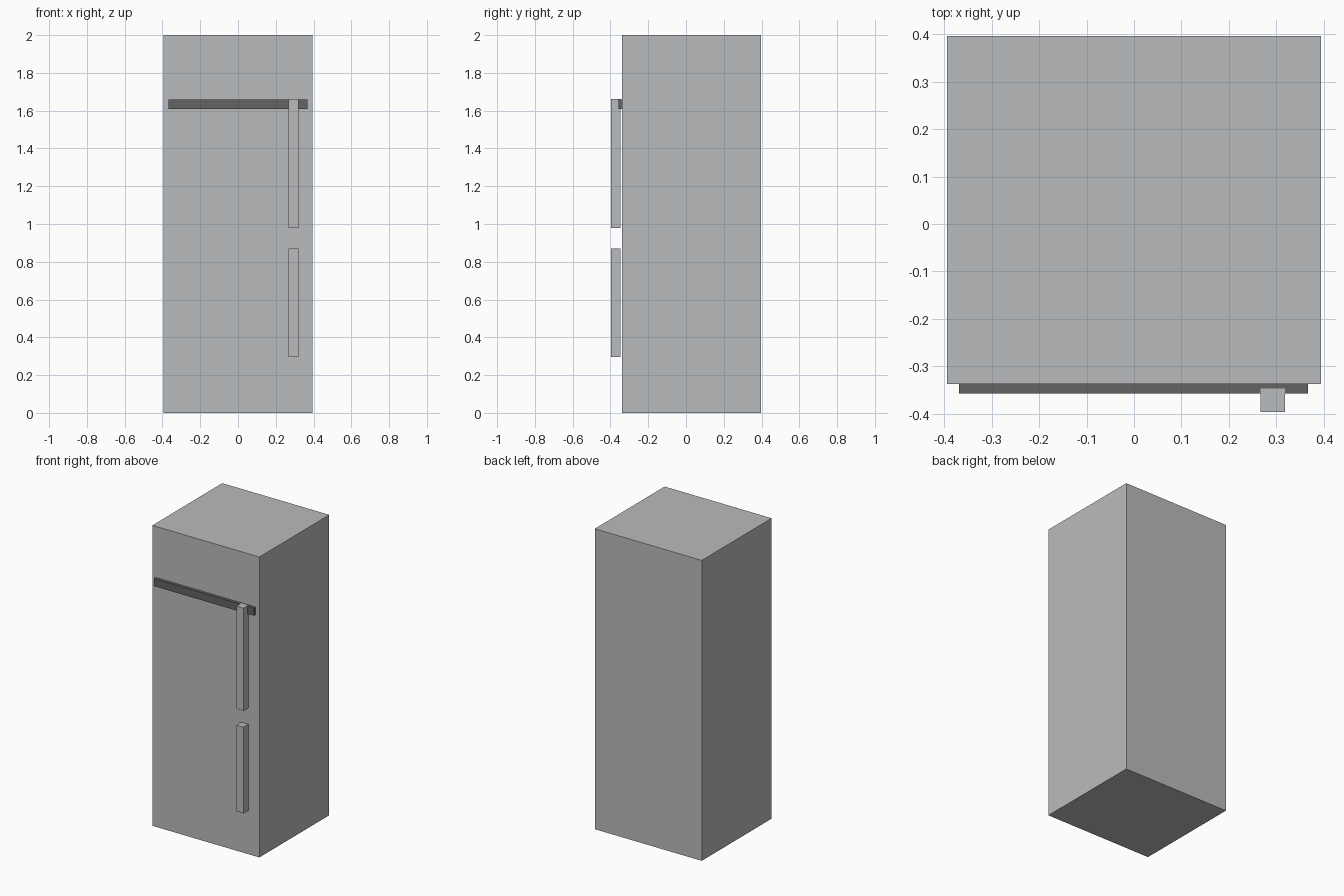
import bpy
from mathutils import Vector

cube = bpy.data.objects.get("Cube")
if cube:
    bpy.data.objects.remove(cube, do_unlink=True)


def make_material(name, rgb):
    mat = bpy.data.materials.new(name)
    mat.use_nodes = True
    color = (*rgb, 1.0)
    mat.diffuse_color = color
    mat.node_tree.nodes["Principled BSDF"].inputs["Base Color"].default_value = color
    return mat


def box(name, low, high, mat):
    """Axis-aligned box between two corners."""
    low, high = Vector(low), Vector(high)
    bpy.ops.mesh.primitive_cube_add(size=1, location=(low + high) / 2)
    obj = bpy.context.object
    obj.name = name
    obj.scale = high - low
    bpy.ops.object.transform_apply(location=False, rotation=False, scale=True)
    obj.data.materials.append(mat)
    return obj


steel = make_material("light_grey_steel", (0.49, 0.497, 0.515))
trim = make_material("dark_grey_trim", (0.127, 0.127, 0.127))

# Cabinet
box("cabinet", (-0.394, -0.338, 0), (0.394, 0.397, 2), steel)

# Dark strip between the upper and lower doors
box("door_strip", (-0.369, -0.358, 1.61), (0.367, -0.338, 1.66), trim)

# Door handles, standing just clear of the front
for name, bottom, top in (("upper_handle", 0.978, 1.662), ("lower_handle", 0.296, 0.87)):
    box(name, (0.267, -0.397, bottom), (0.319, -0.347, top), steel)
